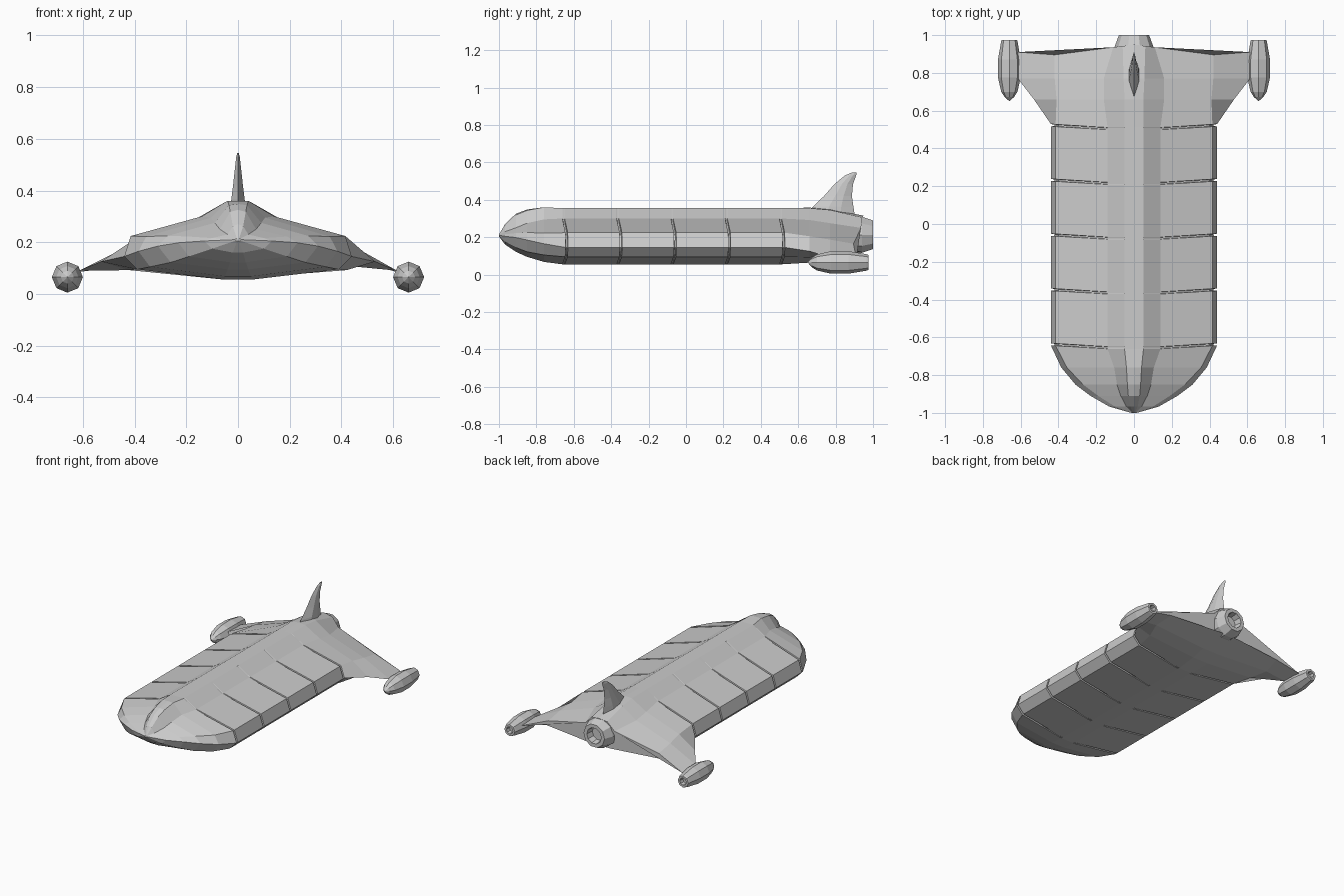
import bpy, bmesh, math

if "Cube" in bpy.data.objects:
    bpy.data.objects.remove(bpy.data.objects["Cube"])


def loft(name, rings, cap_start=True, cap_end=True):
    """Skin a list of equal closed rings of 3D points."""
    bm = bmesh.new()
    rows = [[bm.verts.new(p) for p in r] for r in rings]
    n = len(rows[0])
    for a, b in zip(rows, rows[1:]):
        for i in range(n):
            j = (i + 1) % n
            bm.faces.new((a[i], a[j], b[j], b[i]))
    if cap_start:
        bm.faces.new(rows[0])
    if cap_end:
        bm.faces.new(rows[-1])
    bmesh.ops.remove_doubles(bm, verts=bm.verts, dist=1e-5)
    bmesh.ops.recalc_face_normals(bm, faces=bm.faces)
    me = bpy.data.meshes.new(name)
    bm.to_mesh(me)
    bm.free()
    ob = bpy.data.objects.new(name, me)
    bpy.context.collection.objects.link(ob)
    return ob


def lathe(name, cx, cz, profile, sides):
    """Revolve (y, radius) pairs about a lengthwise axis."""
    rings = [[(cx + r * math.cos(2 * math.pi * i / sides), y,
               cz + r * math.sin(2 * math.pi * i / sides)) for i in range(sides)]
             for y, r in profile]
    return loft(name, rings)


def ring(half, y_of):
    """Mirror a half section (first point on the centre line) into a ring."""
    pts = half + [(-x, z) for x, z in half[:0:-1]]
    return [(x, y_of(abs(x)), z) for x, z in pts]


# Hull: nose sections, grooved midsection, then the swept wing
BODY = [(0, .355), (.05, .355), (.14, .30), (.415, .224), (.44, .145), (.39, .095), (.05, .055)]
GROOVE = [(0, .355), (.05, .355), (.14, .298), (.40, .212), (.422, .145), (.38, .109), (.05, .055)]
NOSE = [
    (-1.0, [(0, .214), (.004, .214), (.006, .213), (.01, .212), (.014, .21), (.01, .206), (.004, .204)]),
    (-.967, [(0, .27), (.02, .262), (.04, .23), (.10, .216), (.13, .205), (.10, .175), (.02, .16)]),
    (-.91, [(0, .325), (.03, .318), (.07, .25), (.19, .222), (.23, .198), (.19, .145), (.03, .122)]),
    (-.85, [(0, .348), (.035, .343), (.09, .275), (.27, .225), (.31, .185), (.26, .122), (.04, .095)]),
    (-.76, [(0, .36), (.04, .36), (.105, .295), (.355, .222), (.385, .165), (.34, .105), (.05, .068)]),
]
WING = [
    (.66, [(0, .358), (.05, .355), (.16, .292), (.41, .205), (.53, .125), (.42, .092), (.06, .064)]),
    (.77, [(0, .35), (.055, .345), (.16, .275), (.42, .187), (.615, .09), (.46, .105), (.07, .08)]),
]
TAIL = [(0, .315), (.06, .305), (.11, .25), (.42, .165), (.615, .085), (.44, .13), (.08, .125)]

rings = [ring(h, lambda x, y=y: y) for y, h in NOSE]
for k in range(5):
    y0 = -.655 + .29 * k
    for off, sec in ((-.006, BODY), (-.004, GROOVE), (.004, GROOVE), (.006, BODY)):
        rings.append(ring(sec, lambda x, y=y0 + off: y + .06 * (max(x, .14) - .14)))
rings += [ring(h, lambda x, y=y: y) for y, h in WING]
rings.append(ring(TAIL, lambda x: .91 if x > .6 else .95 - .13 * x))
loft("hull", rings)

# Main engine nozzle with recessed outlet
lathe("main_nozzle", 0, .213,
      [(.82, .085), (.91, .104), (.94, .102), (1.0, .08), (1.0, .055), (.95, .048)], 10)

# Wingtip engine pods
for side, s in (("left", -1), ("right", 1)):
    lathe(side + "_wingtip_pod", .66 * s, .065,
          [(.652, .002), (.672, .025), (.70, .043), (.775, .06), (.87, .06),
           (.965, .044), (.975, .04), (.975, .025), (.945, .022)], 8)

# Tail fin: (z, leading y, trailing y, half thickness)
fin = []
for z, a, b, w in [(.30, .63, .905, .03), (.365, .68, .895, .026), (.42, .738, .887, .019),
                   (.485, .795, .893, .012), (.53, .85, .91, .007), (.545, .885, .912, .003)]:
    m1, m2 = a + .4 * (b - a), a + .7 * (b - a)
    fin.append([(0, a, z), (w, m1, z), (w * .9, m2, z), (0, b, z), (-w * .9, m2, z), (-w, m1, z)])
loft("tail_fin", fin)
